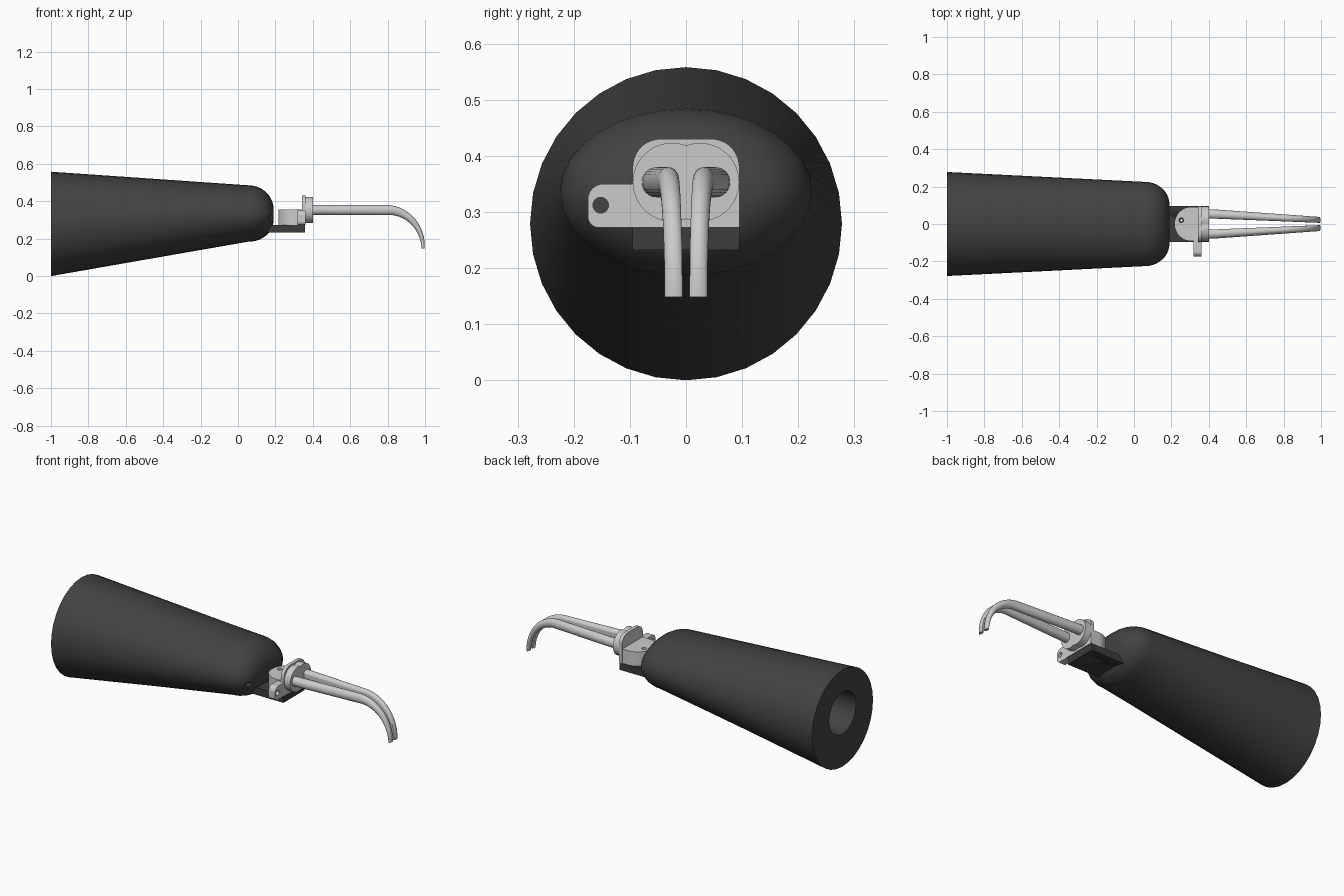
import bpy, bmesh
from math import pi, sin, cos
from mathutils import Vector

if "Cube" in bpy.data.objects:
    bpy.data.objects.remove(bpy.data.objects["Cube"])


def finish(name, bm, mat=None, angle=35):
    bmesh.ops.recalc_face_normals(bm, faces=bm.faces)
    me = bpy.data.meshes.new(name)
    bm.to_mesh(me)
    bm.free()
    ob = bpy.data.objects.new(name, me)
    bpy.context.collection.objects.link(ob)
    if mat:
        me.materials.append(mat)
    bpy.ops.object.select_all(action='DESELECT')
    ob.select_set(True)
    bpy.context.view_layer.objects.active = ob
    bpy.ops.object.shade_smooth_by_angle(angle=angle * pi / 180)
    return ob


def loft(name, rings, mat=None, angle=35):
    bm = bmesh.new()
    rows = [[bm.verts.new(p) for p in r] for r in rings]
    n = len(rows[0])
    for a, b in zip(rows, rows[1:]):
        for i in range(n):
            j = (i + 1) % n
            bm.faces.new((a[i], a[j], b[j], b[i]))
    bm.faces.new(rows[0])
    bm.faces.new(rows[-1])
    return finish(name, bm, mat, angle)


def extrude_x(name, pts, x0, x1, mat=None):
    return loft(name, [[(x, y, z) for y, z in pts] for x in (x0, x1)], mat)


def extrude_z(name, pts, z0, z1, mat=None):
    return loft(name, [[(x, y, z) for x, y in pts] for z in (z0, z1)], mat)


def arc(cx, cy, r, a0, a1, n=12):
    return [(cx + r * cos((a0 + (a1 - a0) * i / n) * pi / 180),
             cy + r * sin((a0 + (a1 - a0) * i / n) * pi / 180)) for i in range(n + 1)]


def circle(cx, cy, r, n=24):
    return arc(cx, cy, r, 0, 360, n)[:-1]


def cut(ob, cutter):
    cutter.hide_render = True
    m = ob.modifiers.new("cut", 'BOOLEAN')
    m.object = cutter
    m.solver = 'EXACT'
    bpy.ops.object.select_all(action='DESELECT')
    ob.select_set(True)
    bpy.context.view_layer.objects.active = ob
    bpy.ops.object.modifier_apply(modifier=m.name)


dark = bpy.data.materials.new("dark_shell")
dark.diffuse_color = (0.055, 0.055, 0.055, 1)
dark.use_nodes = True
dark.node_tree.nodes["Principled BSDF"].inputs["Base Color"].default_value = dark.diffuse_color
black = bpy.data.materials.new("dark_plate")
black.diffuse_color = (0.045, 0.045, 0.045, 1)
black.use_nodes = True
black.node_tree.nodes["Principled BSDF"].inputs["Base Color"].default_value = black.diffuse_color


# Forearm socket: bore, round rear rim, long taper, rounded oval wrist
def oval(x, cz, ry, rz, n=32):
    return [(x, ry * cos(2 * pi * i / n), cz + rz * sin(2 * pi * i / n)) for i in range(n)]


rings = [oval(-0.1, 0.325, 0.105, 0.085), oval(-1, 0.31, 0.122, 0.122)]
for i in range(7):
    t = i / 6
    rings.append(oval(-1 + 1.06 * t, 0.279 + 0.056 * t, 0.278 - 0.053 * t, 0.279 - 0.129 * t))
for i in range(1, 11):
    a = i / 10 * pi / 2
    d = 0.122 * (1 - cos(a))
    rings.append(oval(0.06 + 0.13 * sin(a), 0.335 - 0.005 * i / 10, 0.225 - d, 0.15 - d))
socket = loft("forearm_socket", rings, dark)

# Mounting plate under the hook
plate = extrude_x("mounting_plate", [(-0.095, 0.232), (0.095, 0.232), (0.095, 0.273), (-0.095, 0.273)],
                  0.08, 0.357, black)

# Rounded pivot lug on the plate
lug = extrude_z("pivot_lug", [(0.35, -0.092), (0.35, 0.092)] + arc(0.308, 0, 0.092, 90, 270, 24),
                0.273, 0.355)

# Upright flange with rounded top
flange = extrude_x("upright_flange", [(-0.095, 0.272), (0.095, 0.272)]
                   + arc(0.045, 0.38, 0.05, 0, 90) + arc(-0.045, 0.38, 0.05, 90, 180),
                   0.342, 0.362)

# Cable tab at the side
tab = extrude_x("cable_tab", [(-0.08, 0.272), (-0.08, 0.35)]
                + arc(-0.147, 0.322, 0.028, 90, 180) + arc(-0.155, 0.292, 0.02, 180, 270),
                0.318, 0.36)

# Drilled holes
cable_cut = extrude_x("cable_hole_cutter", circle(-0.152, 0.312, 0.014), 0.05, 0.5)
pin_cut = extrude_z("pin_hole_cutter", circle(0.253, 0.02, 0.013), 0.1, 0.5)
screw_cut = extrude_z("screw_hole_cutter", circle(0.253, 0.02, 0.006), 0.1, 0.5)
cut(socket, cable_cut)
cut(tab, cable_cut)
cut(lug, pin_cut)
cut(plate, screw_cut)
for c in (cable_cut, pin_cut, screw_cut):
    bpy.data.objects.remove(c)

# Finger path in the xz plane: straight shaft then downward curl
path = [(0.37 + 0.43 * i / 6, 0.353) for i in range(6)]
path += [(0.80 + 0.19 * sin(i / 16 * pi / 2), 0.148 + 0.205 * cos(i / 16 * pi / 2)) for i in range(17)]
dist = [0]
for a, b in zip(path, path[1:]):
    dist.append(dist[-1] + (Vector(b) - Vector(a)).length)

for side, label in ((1, "left"), (-1, "right")):
    # Finger base disc, meeting its twin on the centre line
    disc = [(side * y, z) for y, z in arc(0.025, 0.353, 0.07, -110.9, 110.9, 32)]
    extrude_x(label + "_finger_disc", disc, 0.355, 0.40)
    # Tapered hook finger
    rings = []
    for i, (x, z) in enumerate(path):
        p, q = path[max(i - 1, 0)], path[min(i + 1, len(path) - 1)]
        t = (Vector(q) - Vector(p)).normalized()
        s = min(max((x - 0.40) / 0.59, 0), 1)
        u = max(0, (dist[i] - 0.43) / (dist[-1] - 0.43))
        yc, ry, rn = 0.053 - 0.032 * s, 0.027 - 0.010 * s, 0.027 - 0.019 * u
        ring = []
        for k in range(24):
            c, w = cos(2 * pi * k / 24), sin(2 * pi * k / 24)
            y = yc + ry * max(c, -0.85)
            ring.append((x - t.y * rn * w, side * y, z + t.x * rn * w))
        rings.append(ring)
    loft(label + "_hook_finger", rings, None, 40)
